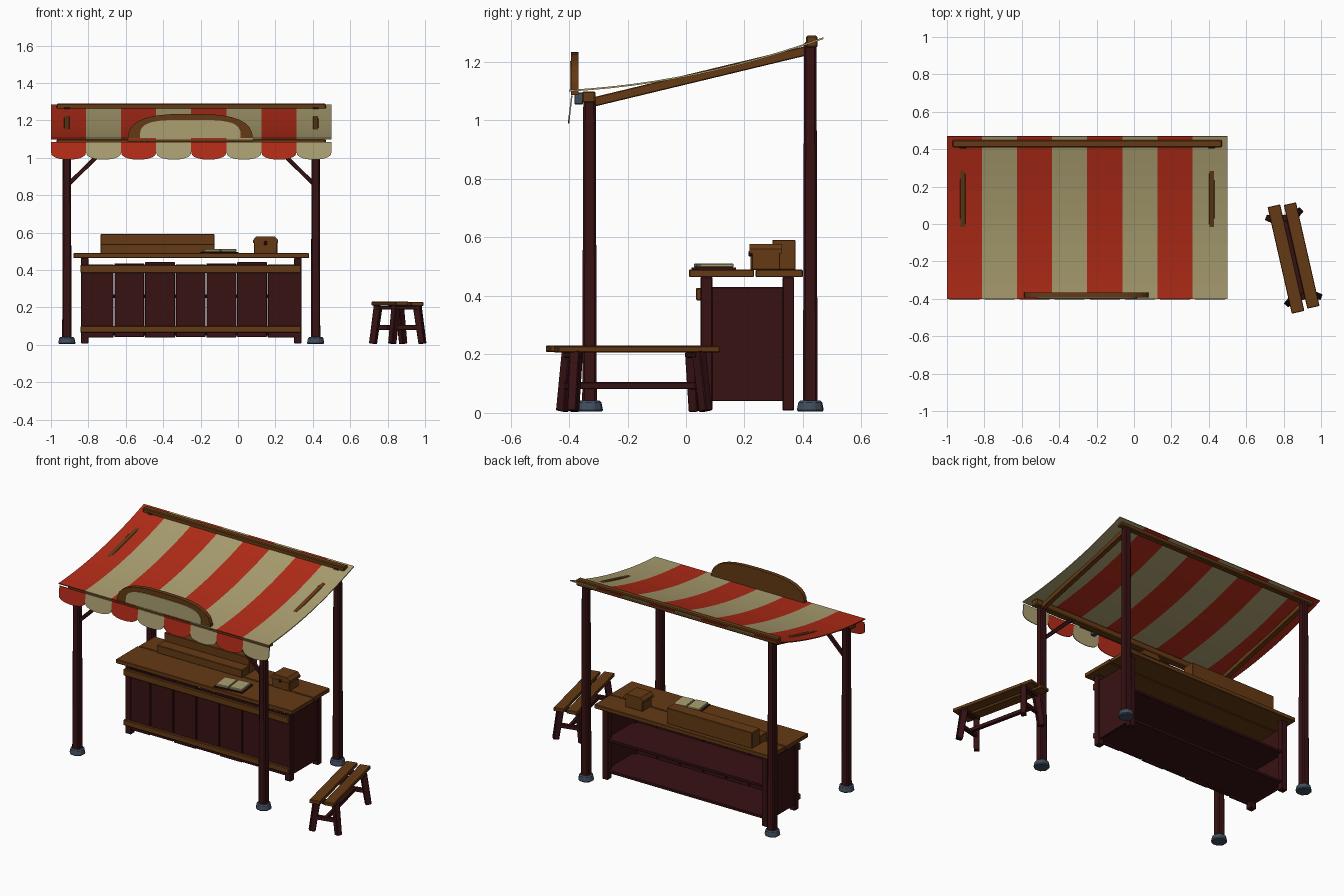
import bpy, bmesh, math
from mathutils import Vector, Matrix

if "Cube" in bpy.data.objects:
    bpy.data.objects.remove(bpy.data.objects["Cube"])


def material(name, rgb):
    m = bpy.data.materials.new(name)
    m.use_nodes = True
    m.diffuse_color = (*rgb, 1)
    m.node_tree.nodes["Principled BSDF"].inputs["Base Color"].default_value = (*rgb, 1)
    return m


RED = material("red cloth", (0.45, 0.025, 0.009))
CREAM = material("cream cloth", (0.41, 0.35, 0.165))
BROWN = material("brown wood", (0.13, 0.042, 0.007))
DARK = material("dark wood", (0.04, 0.006, 0.007))
STONE = material("slate stone", (0.05, 0.075, 0.11))


def finish(name, bm, mats, bevel=0.0):
    bmesh.ops.recalc_face_normals(bm, faces=bm.faces)
    me = bpy.data.meshes.new(name)
    bm.to_mesh(me)
    bm.free()
    for m in mats:
        me.materials.append(m)
    ob = bpy.data.objects.new(name, me)
    bpy.context.collection.objects.link(ob)
    if bevel:
        mod = ob.modifiers.new("worn edges", "BEVEL")
        mod.width, mod.segments = bevel, 1
    return ob


def box(name, lo, hi, mat, bevel=0.003):
    lo, hi = Vector(lo), Vector(hi)
    bm = bmesh.new()
    bmesh.ops.create_cube(bm, size=1, matrix=Matrix.Translation((lo + hi) / 2) @ Matrix.Diagonal((*(hi - lo), 1)))
    return finish(name, bm, [mat], bevel)


def beam(name, p, q, w, h, mat, taper=1.0, bevel=0.003):
    """Square timber from p to q; the far end is scaled by taper."""
    p, q = Vector(p), Vector(q)
    d = q - p
    upright = abs(d.z) > d.length * 0.8
    rot = d.to_track_quat("Z", "Y") if upright else d.to_track_quat("Y", "Z")
    bm = bmesh.new()
    bmesh.ops.create_cube(bm, size=1)
    for v in bm.verts:
        along = (v.co.z if upright else v.co.y) + 0.5
        s = 1 + (taper - 1) * along
        if upright:
            local = Vector((v.co.x * w * s, v.co.y * h * s, along * d.length))
        else:
            local = Vector((v.co.x * w * s, along * d.length, v.co.z * h * s))
        v.co = p + rot @ local
    return finish(name, bm, [mat], bevel)


def plate(name, outline, y, depth, mat, lean=0.0):
    """Extrude an (x, z) outline towards +y; lean shifts the lower part forward."""
    top = max(z for x, z in outline)
    bm = bmesh.new()
    f = bm.faces.new([bm.verts.new((x, y - lean * (top - z), z)) for x, z in outline])
    ext = bmesh.ops.extrude_face_region(bm, geom=[f])["geom"]
    bmesh.ops.translate(bm, vec=(0, depth, 0), verts=[v for v in ext if isinstance(v, bmesh.types.BMVert)])
    return finish(name, bm, [mat])


# Posts on stone footings
POSTS_X = (-0.915, 0.415)
for x in POSTS_X:
    for side, y, top in (("front", -0.33, 1.09), ("back", 0.425, 1.27)):
        beam(f"{side}_post", (x, y, 0.02), (x, y, top), 0.05, 0.05, DARK, 0.85, 0.007)
        bm = bmesh.new()
        bmesh.ops.create_cone(bm, cap_ends=True, segments=8, radius1=0.05, radius2=0.042, depth=0.038,
                              matrix=Matrix.Translation((x, y, 0.023)) @ Matrix.Rotation(0.3, 4, "Z"))
        finish(f"{side}_footing", bm, [STONE], 0.006)
    # Sloping rafter
    beam("rafter", (x, -0.33, 1.06), (x, 0.43, 1.243), 0.03, 0.032, BROWN)
    # Diagonal brace
    s = 1 if x < 0 else -1
    beam("brace", (x + s * 0.01, -0.33, 0.86), (x + s * 0.225, -0.33, 1.07), 0.022, 0.022, DARK)

# Cross beams
box("front_beam", (-0.97, -0.355, 1.06), (0.47, -0.31, 1.1), BROWN, 0.005)
box("back_beam", (-0.97, 0.41, 1.25), (0.47, 0.45, 1.29), BROWN, 0.005)

# Sagging striped canopy
STRIPES, WIDTH, ROWS = 8, 1.5 / 8, 12
bm = bmesh.new()
grid = []
for j in range(ROWS + 1):
    t = 0.87 * j / ROWS
    z = 1.102 + 0.055 * t + 0.174 * t * t
    grid.append([bm.verts.new((-1 + i * WIDTH, t - 0.4, z)) for i in range(STRIPES + 1)])
for j in range(ROWS):
    for i in range(STRIPES):
        f = bm.faces.new((grid[j][i], grid[j][i + 1], grid[j + 1][i + 1], grid[j + 1][i]))
        f.material_index = i % 2
canopy = finish("canopy", bm, [RED, CREAM])
solid = canopy.modifiers.new("cloth thickness", "SOLIDIFY")
solid.thickness, solid.offset = 0.006, 0

# Scalloped valance
for i in range(STRIPES):
    mid = -1 + (i + 0.5) * WIDTH
    arc = [math.pi * k / 10 for k in range(11)]
    curve = [(mid + math.cos(a) * WIDTH / 2, 1.03 - 0.04 * math.sin(a) ** 0.8 if 0 < a < 3.1 else 1.03) for a in arc]
    outline = [(mid - WIDTH / 2, 1.085), (mid + WIDTH / 2, 1.085)] + curve
    plate("valance_scallop", outline, -0.393, 0.005, (RED, CREAM)[i % 2], 0.12)


# Arched sign with a cream panel
def arch(half, low, high, power):
    pts = []
    for k in range(17):
        a = math.pi * k / 16
        c, s = math.cos(a), max(math.sin(a), 0)
        pts.append((-0.255 + half * math.copysign(abs(c) ** power, c), low + (high - low) * s ** power))
    return pts


plate("sign_frame", arch(0.335, 1.087, 1.235, 0.7), -0.393, 0.026, BROWN)
plate("sign_panel", arch(0.27, 1.102, 1.203, 0.55), -0.397, 0.006, CREAM)
for x in (-0.5, -0.01):
    box("sign_bracket", (x - 0.015, -0.382, 1.055), (x + 0.015, -0.352, 1.095), STONE)

# Counter top and corner legs
box("counter_front_plank", (-0.88, 0.01, 0.464), (0.38, 0.233, 0.49), BROWN)
box("counter_back_plank", (-0.875, 0.238, 0.464), (0.375, 0.4, 0.49), BROWN)
for x in (-0.84, 0.3):
    for y in (0.05, 0.33):
        box("counter_leg", (x, y, 0.008), (x + 0.04, y + 0.04, 0.465), DARK)
for x in (-0.833, 0.32):
    box("counter_side", (x, 0.055, 0.04), (x + 0.013, 0.365, 0.43), DARK)

# Front boards, rails and shelves
for i in range(7):
    x = -0.825 + i * 0.164
    box("front_board", (x, 0.052, 0.038 + 0.004 * (i % 2)), (x + 0.16, 0.067, 0.43 + 0.006 * (i % 3)), DARK)
for low, high in ((0.385, 0.427), (0.065, 0.1)):
    box("front_rail", (-0.843, 0.034, low), (0.337, 0.053, high), BROWN)
for z in (0.05, 0.25):
    box("shelf", (-0.825, 0.065, z), (0.325, 0.36, z + 0.018), DARK)

# Stepped display on the counter
box("display_lower_step", (-0.735, 0.22, 0.489), (-0.125, 0.296, 0.54), BROWN)
box("display_upper_step", (-0.735, 0.295, 0.489), (-0.125, 0.375, 0.592), BROWN)

# Small chest with chamfered lid
box("chest_body", (0.085, 0.225, 0.489), (0.21, 0.322, 0.55), BROWN)
lid = [(0.08, 0.545), (0.215, 0.545), (0.215, 0.56), (0.198, 0.578), (0.097, 0.578), (0.08, 0.56)]
plate("chest_lid", lid, 0.218, 0.11, BROWN)
box("chest_latch", (0.14, 0.214, 0.535), (0.155, 0.226, 0.555), DARK)

# Open book
turn = Matrix.Translation((-0.1, 0.095, 0)) @ Matrix.Rotation(0.12, 4, "Z")
book = [box("book_cover", (-0.095, -0.065, 0.49), (0.095, 0.065, 0.497), DARK, 0)]
for s in (-1, 1):
    book.append(box("book_pages", (s * 0.045 - 0.042, -0.058, 0.497), (s * 0.045 + 0.042, 0.058, 0.511), CREAM))
for ob in book:
    ob.matrix_world = turn

# Bench: two planks on splayed legs with stretchers
bench = [box("bench_plank", (-0.077, -0.292, 0.209), (-0.008, 0.292, 0.231), BROWN),
         box("bench_plank", (0.01, -0.284, 0.207), (0.077, 0.284, 0.229), BROWN),
         beam("bench_long_stretcher", (0, -0.215, 0.093), (0, 0.215, 0.093), 0.022, 0.024, DARK)]
for sy in (-1, 1):
    for sx in (-1, 1):
        bench.append(beam("bench_leg", (sx * 0.083, sy * 0.232, 0.006), (sx * 0.058, sy * 0.215, 0.21),
                          0.032, 0.036, DARK, 1.1))
    bench.append(beam("bench_cross_stretcher", (-0.07, sy * 0.222, 0.093), (0.07, sy * 0.222, 0.093), 0.022, 0.026, DARK))
    bench.append(box("bench_batten", (-0.07, sy * 0.215 - 0.018, 0.188), (0.07, sy * 0.215 + 0.018, 0.208), DARK))
for ob in bench:
    ob.matrix_world = Matrix.Translation((0.854, -0.178, 0)) @ Matrix.Rotation(math.radians(12.8), 4, "Z")
